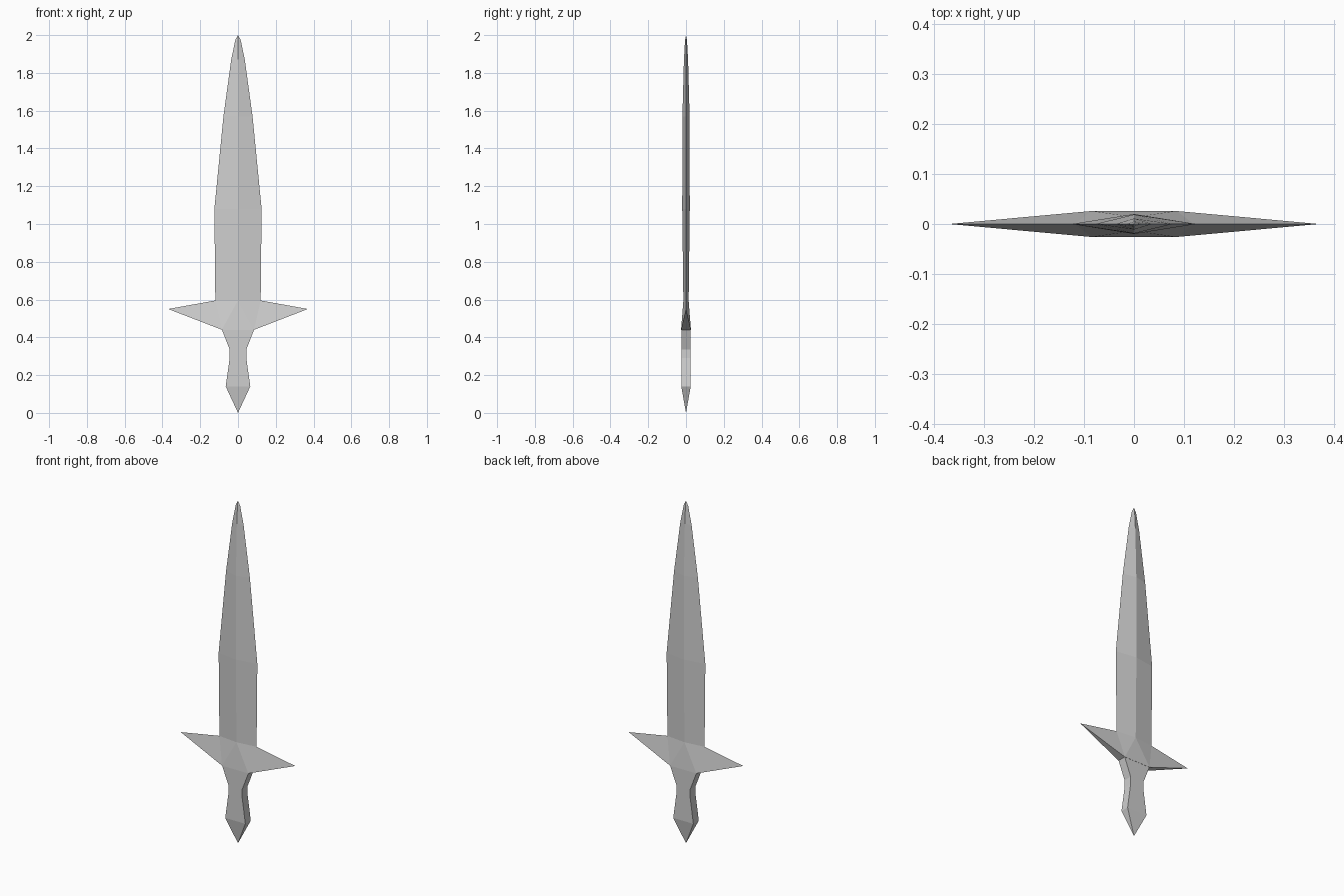
import bpy
import bmesh

if "Cube" in bpy.data.objects:
    bpy.data.objects.remove(bpy.data.objects["Cube"])

steel = bpy.data.materials.new("light_grey")
steel.diffuse_color = (0.62, 0.62, 0.62, 1)
steel.use_nodes = True
steel.node_tree.nodes["Principled BSDF"].inputs["Base Color"].default_value = steel.diffuse_color


def finish(name, bm):
    bmesh.ops.remove_doubles(bm, verts=bm.verts, dist=0.0001)
    bmesh.ops.recalc_face_normals(bm, faces=bm.faces)
    mesh = bpy.data.meshes.new(name)
    bm.to_mesh(mesh)
    bm.free()
    mesh.materials.append(steel)
    bpy.context.collection.objects.link(bpy.data.objects.new(name, mesh))


def loft(name, rows, section, tip_z, tip_first=False):
    """Skin four-sided rings (half width, half depth, z), ending in a point."""
    bm = bmesh.new()
    rings = [[bm.verts.new((sx * w, sy * d, z)) for sx, sy in section]
             for w, d, z in rows]
    for a, b in zip(rings, rings[1:]):
        for i in range(4):
            j = (i + 1) % 4
            bm.faces.new((a[i], a[j], b[j], b[i]))
    tip = bm.verts.new((0, 0, tip_z))
    end, cap = (rings[0], rings[-1]) if tip_first else (rings[-1], rings[0])
    for i in range(4):
        bm.faces.new((end[i], end[(i + 1) % 4], tip))
    bm.faces.new(cap)
    finish(name, bm)


DIAMOND = [(1, 0), (0, 1), (-1, 0), (0, -1)]
SQUARE = [(1, -1), (1, 1), (-1, 1), (-1, -1)]

# Blade with a central ridge on each side
loft("blade", [(0.12, 0.014, 0.595), (0.125, 0.02, 1.08), (0.077, 0.019, 1.57),
               (0.036, 0.011, 1.87), (0.014, 0.005, 1.975)], DIAMOND, 2.0)

# Waisted grip running down into the pointed pommel
loft("grip_and_pommel", [(0.065, 0.025, 0.14), (0.044, 0.025, 0.29),
                         (0.044, 0.025, 0.335), (0.085, 0.025, 0.44)],
     SQUARE, 0.0, tip_first=True)

# Crossguard: broad underside, swept to sharp side points and the blade base
bm = bmesh.new()
tips = {s: bm.verts.new((s * 0.37, 0, 0.55)) for s in (-1, 1)}
shoulders = {s: bm.verts.new((s * 0.12, 0, 0.595)) for s in (-1, 1)}
base = {(sx, sy): bm.verts.new((sx * 0.085, sy * 0.026, 0.44))
        for sx in (-1, 1) for sy in (-1, 1)}
ridge = {s: bm.verts.new((0, s * 0.014, 0.595)) for s in (-1, 1)}
for sy in (-1, 1):
    bm.faces.new((base[-1, sy], base[1, sy], ridge[sy]))
    for sx in (-1, 1):
        bm.faces.new((base[sx, sy], tips[sx], shoulders[sx]))
        bm.faces.new((base[sx, sy], shoulders[sx], ridge[sy]))
for sx in (-1, 1):
    bm.faces.new((base[sx, -1], base[sx, 1], tips[sx]))
bm.faces.new((base[-1, -1], base[1, -1], base[1, 1], base[-1, 1]))
bm.faces.new((shoulders[-1], ridge[-1], shoulders[1], ridge[1]))
finish("crossguard", bm)
